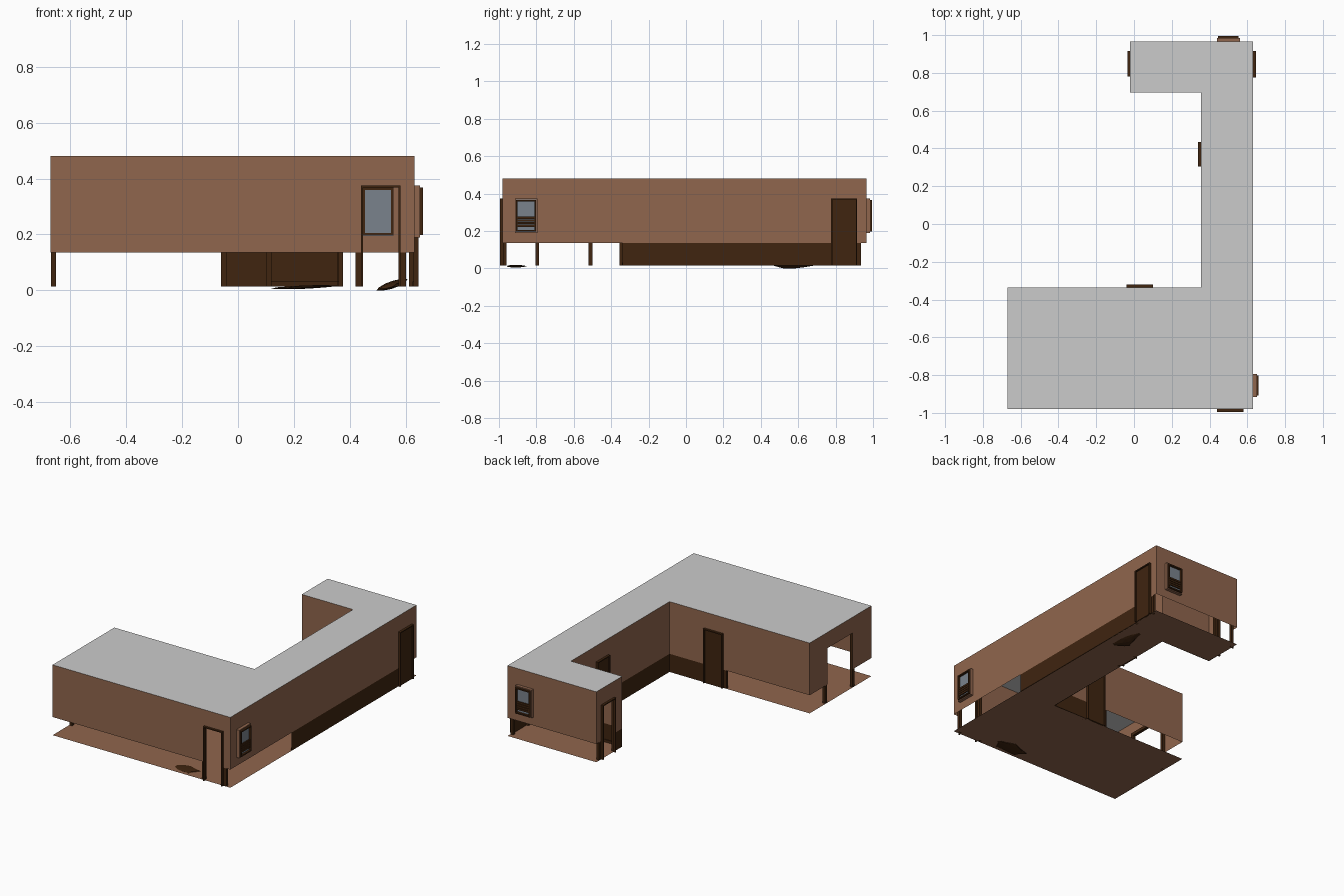
import bpy, bmesh, math
from mathutils import Vector, Matrix

if "Cube" in bpy.data.objects:
    bpy.data.objects.remove(bpy.data.objects["Cube"])


def material(name, rgb):
    m = bpy.data.materials.new(name)
    m.diffuse_color = (*rgb, 1)
    m.use_nodes = True
    m.node_tree.nodes["Principled BSDF"].inputs["Base Color"].default_value = m.diffuse_color
    return m


BROWN = material("wall brown", (0.28, 0.133, 0.075))
DARK = material("dark wood", (0.050, 0.018, 0.005))
GREY = material("roof grey", (0.6, 0.6, 0.6))
GLASS = material("window glass", (0.195, 0.225, 0.265))

FLOOR, GAP, HEAD, TOP = 0.015, 0.135, 0.375, 0.48
# footprint, counter-clockwise from the front left corner
PLAN = [(-.67, -.98), (.63, -.98), (.63, .965), (-.02, .965),
        (-.02, .695), (.355, .695), (.355, -.335), (-.67, -.335)]


def make(name, bm, mat):
    me = bpy.data.meshes.new(name)
    bm.to_mesh(me)
    bm.free()
    me.materials.append(mat)
    ob = bpy.data.objects.new(name, me)
    bpy.context.collection.objects.link(ob)
    return ob


def at(w, s, d, z):
    """Point on wall w: s along it, d outward, z up."""
    a, b = Vector(PLAN[w]), Vector(PLAN[(w + 1) % 8])
    t = (b - a).normalized()
    p = a + t * s + Vector((t.y, -t.x)) * d
    return (p.x, p.y, z)


def length(w):
    return (Vector(PLAN[(w + 1) % 8]) - Vector(PLAN[w])).length


def add_quad(bm, w, s0, s1, z0, z1, d=0):
    bm.faces.new([bm.verts.new(at(w, s, d, z)) for s, z in
                  ((s0, z0), (s1, z0), (s1, z1), (s0, z1))])


def add_box(bm, w, s0, s1, d0, d1, z0, z1):
    v = [bm.verts.new(at(w, s, d, z)) for z in (z0, z1)
         for s, d in ((s0, d0), (s0, d1), (s1, d1), (s1, d0))]
    for f in ((3, 2, 1, 0), (4, 5, 6, 7), (0, 1, 5, 4),
              (1, 2, 6, 5), (2, 3, 7, 6), (3, 0, 4, 7)):
        bm.faces.new([v[i] for i in f])
    bmesh.ops.recalc_face_normals(bm, faces=bm.faces)


def box(name, mat, *args):
    bm = bmesh.new()
    add_box(bm, *args)
    return make(name, bm, mat)


def frame(name, mat, w, s0, s1, d0, d1, z0, z1, t, sill=True):
    """Rectangular frame, bars of width t lying inside the given size."""
    bm = bmesh.new()
    add_box(bm, w, s0, s0 + t, d0, d1, z0, z1)
    add_box(bm, w, s1 - t, s1, d0, d1, z0, z1)
    add_box(bm, w, s0 + t, s1 - t, d0, d1, z1 - t, z1)
    if sill:
        add_box(bm, w, s0 + t, s1 - t, d0, d1, z0, z0 + t)
    return make(name, bm, mat)


def slab(name, z, mat, up):
    bm = bmesh.new()
    f = bm.faces.new([bm.verts.new((x, y, z)) for x, y in PLAN])
    if not up:
        f.normal_flip()
    bmesh.ops.triangulate(bm, faces=[f])
    make(name, bm, mat)


slab("floor", FLOOR, BROWN, True)
slab("roof", TOP, GREY, True)

# openings per wall: (kind, start, end)
OPENINGS = {0: [("open", 1.11, 1.25)],
            1: [("window", .065, .185), ("door", 1.755, 1.895)],
            2: [("window", .07, .19)],
            3: [("open", .05, .185)],
            5: [("door", .26, .39)],
            6: [("door", .255, .395)],
            7: [("wide", .185, .45)]}
# dark lower panels per wall
PANELS = {1: [(.64, 1.755)], 3: [(.185, .27)], 4: [(0, .375)],
          5: [(0, .26), (.39, 1.03)], 6: [(0, .255)]}


def window(w, a, b):
    frame("window_casing", BROWN, w, a, b, 0, .02, .19, HEAD, .006)
    frame("window_frame", DARK, w, a + .006, b - .006, .012, .03, .198, .367, .008)
    bm = bmesh.new()
    add_quad(bm, w, a + .005, b - .005, .195, .37, .016)
    make("window_glass", bm, GLASS)
    bm = bmesh.new()
    for i in range(4):                       # slats over the lower half
        z = .222 + i * .0145
        add_box(bm, w, a + .012, b - .012, .018, .026, z, z + .0115)
    make("window_slats", bm, DARK)


def doorway(kind, w, a, b):
    # inner trim hidden behind the wall, showing below it
    frame("door_trim", DARK, w, a - .02, b + .02, -.02, -.002, FLOOR, HEAD + .02, .02, False)
    if kind != "wide":
        frame("door_lining", DARK, w, a, b, -.002, .015, FLOOR, HEAD, .007, False)
    if kind == "door":
        box("door_leaf", DARK, w, a + .007, b - .007, -.006, .006, FLOOR, HEAD - .007)


for w in range(8):
    # wall plane split around its openings
    bm = bmesh.new()
    s = 0
    for kind, a, b in OPENINGS.get(w, []):
        add_quad(bm, w, s, a, GAP, TOP)
        add_quad(bm, w, a, b, HEAD, TOP)
        if kind == "window":
            add_quad(bm, w, a, b, GAP, .19)
            window(w, a, b)
        else:
            doorway(kind, w, a, b)
        s = b
    add_quad(bm, w, s, length(w), GAP, TOP)
    make("wall", bm, BROWN)
    for a, b in PANELS.get(w, []):
        bm = bmesh.new()
        add_quad(bm, w, a, b, FLOOR, GAP)
        make("lower_panel", bm, DARK)
        box("skirting", DARK, w, a, b, -.006, -.001, FLOOR, .032)


def crumpled_rug(name, loc, radii, tilt_x, tilt_y, lumps):
    """Flat irregular heap pushed slightly through the floor."""
    bm = bmesh.new()
    bmesh.ops.create_icosphere(bm, subdivisions=2, radius=1)
    for v in bm.verts:
        k = 1 + .15 * math.sin(lumps * math.atan2(v.co.y, v.co.x))
        v.co = Vector((v.co.x * radii[0] * k, v.co.y * radii[1] * k, v.co.z * radii[2]))
    rot = Matrix.Rotation(tilt_y, 4, 'Y') @ Matrix.Rotation(tilt_x, 4, 'X')
    bmesh.ops.transform(bm, matrix=Matrix.Translation(loc) @ rot, verts=bm.verts)
    for v in bm.verts:
        v.co.z = max(v.co.z, 0)
    make(name, bm, DARK)


crumpled_rug("front_rug", (.235, -.91, .012), (.11, .05, .006), 0, -.04, 5)
crumpled_rug("hall_rug", (.55, .58, .02), (.055, .11, .012), .06, -.32, 4)
